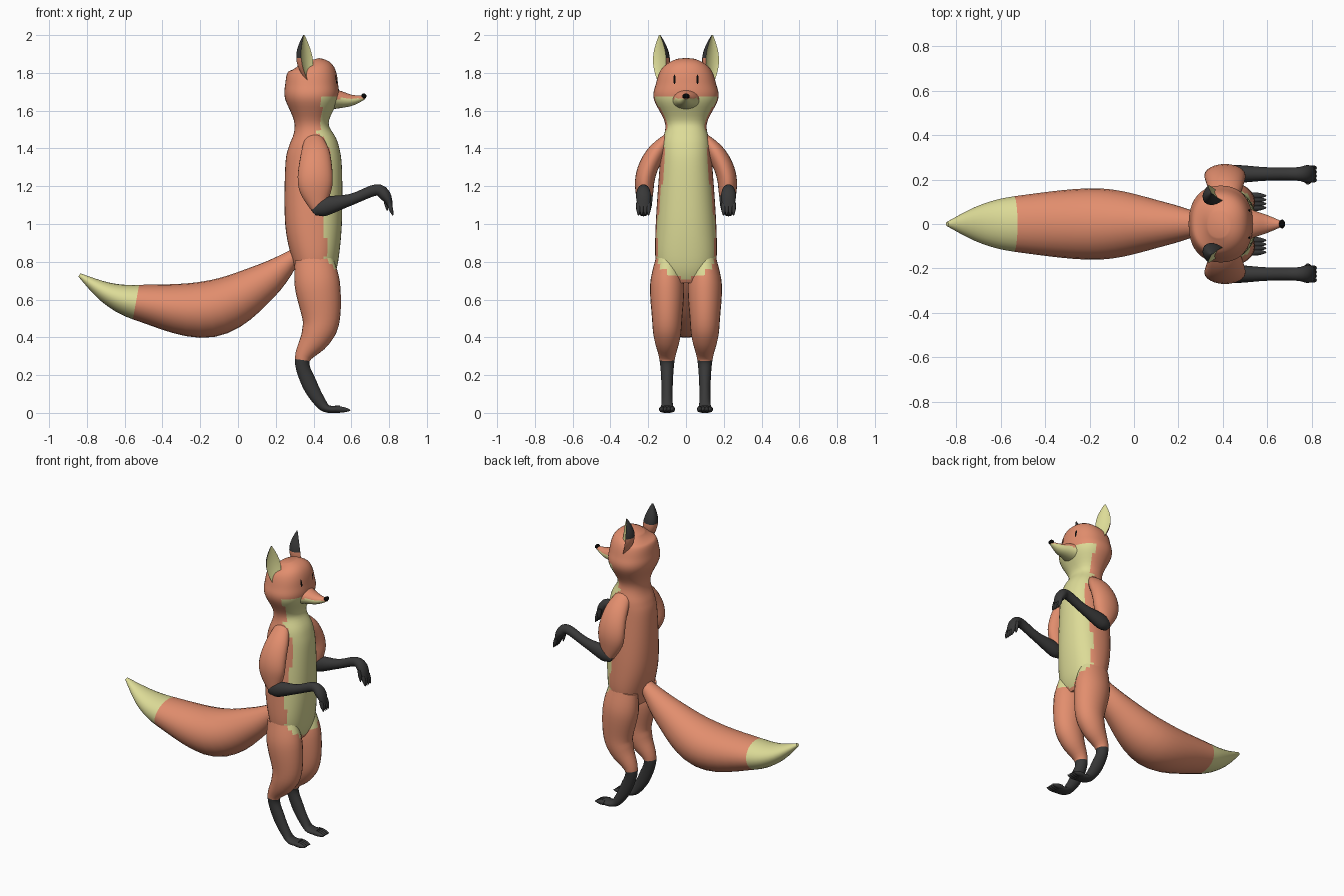
import bpy, bmesh, math
from mathutils import Vector, Matrix

old_cube = bpy.data.objects.get("Cube")
if old_cube:
    bpy.data.objects.remove(old_cube, do_unlink=True)

COLOURS = {"orange_fur": (.76, .27, .155), "cream_fur": (.72, .71, .31),
           "dark_fur": (.04, .04, .04), "black": (.002, .002, .002)}
ORANGE, CREAM, DARK, BLACK = range(len(COLOURS))
materials = []
for colour_name, rgb in COLOURS.items():
    material = bpy.data.materials.new(colour_name)
    material.use_nodes = True
    material.diffuse_color = (*rgb, 1)
    shader = material.node_tree.nodes["Principled BSDF"]
    shader.inputs["Base Color"].default_value = (*rgb, 1)
    shader.inputs["Roughness"].default_value = .8
    materials.append(material)
parts = []


def finish(name, bm, mirrored):
    """Turn a bmesh into an object, optionally mirrored across the middle plane."""
    bmesh.ops.recalc_face_normals(bm, faces=bm.faces)
    mesh = bpy.data.meshes.new(name)
    bm.to_mesh(mesh)
    bm.free()
    for material in materials:
        mesh.materials.append(material)
    part = bpy.data.objects.new(name, mesh)
    bpy.context.collection.objects.link(part)
    if mirrored:
        modifier = part.modifiers.new("mirror", "MIRROR")
        modifier.use_axis = (False, True, False)
        modifier.use_mirror_merge = False
    parts.append(part)


def skin(name, rings, rule, mirrored=False):
    """Bridge rings of points; rule(centre, column) chooses the colour."""
    bm = bmesh.new()
    loops = [[bm.verts.new(point) for point in ring] for ring in rings]
    count = len(loops[0])
    for lower, upper in zip(loops, loops[1:]):
        for column in range(count):
            following = (column + 1) % count
            face = bm.faces.new((lower[column], lower[following], upper[following], upper[column]))
            face.material_index = rule(face.calc_center_median(), column)
    for end in (loops[0], loops[-1]):
        face = bm.faces.new(end)
        face.material_index = rule(face.calc_center_median(), count // 2)
    finish(name, bm, mirrored)


def smooth_path(keys, steps):
    """Catmull-Rom interpolation between key tuples."""
    points = [Vector(key) for key in keys]
    padded = [points[0], *points, points[-1]]
    path = []
    for before, start, end, after in zip(padded, padded[1:], padded[2:], padded[3:]):
        for step in range(steps):
            t = step / steps
            path.append(start + (end - before) * t / 2
                        + (before - start * 2.5 + end * 2 - after / 2) * t ** 2
                        + (start * 3 - before - end * 3 + after) * t ** 3 / 2)
    return path + [points[-1]]


def loft(name, keys, rule, side=lambda z: 0, mirrored=False, sides=24, steps=4, squareness=1):
    """Tube through keys (x, z, half depth, half width); side(z) gives y."""
    path = smooth_path(keys, steps)
    centres = [Vector((x, side(z), z)) for x, z, depth, width in path]
    last = len(path) - 1
    rings = []
    for i, (centre, key) in enumerate(zip(centres, path)):
        along = (centres[min(i + 1, last)] - centres[max(i - 1, 0)]).normalized()
        across = Vector((0, 1, 0)).cross(along).normalized() * key[2]
        sideways = along.cross(across).normalized() * key[3]
        ring = []
        for j in range(sides):
            c, s = math.cos(math.tau * j / sides), math.sin(math.tau * j / sides)
            ring.append(centre + across * math.copysign(abs(c) ** squareness, c)
                        + sideways * math.copysign(abs(s) ** squareness, s))
        rings.append(ring)
    skin(name, rings, rule, mirrored)


def blob(name, centre, radii, mirrored=False, tilt=0):
    """Small black ellipsoid."""
    bm = bmesh.new()
    matrix = Matrix.Translation(centre) @ Matrix.Rotation(tilt, 4, "Y") @ Matrix.Diagonal((*radii, 1))
    bmesh.ops.create_uvsphere(bm, u_segments=16, v_segments=10, radius=1, matrix=matrix)
    for face in bm.faces:
        face.material_index = BLACK
    finish(name, bm, mirrored)


def digit(name, start, end, y, radius):
    """Finger or toe from start to end (x, z), rounded at the tip."""
    keys = []
    for t in (0, .5, .9, 1):
        x, z = Vector(start).lerp(Vector(end), t)
        size = radius * (1.1 - t ** 4)
        keys.append((x, z, size, size))
    loft(name, keys, all_dark, lambda z: y, True, sides=10, steps=3)


def all_dark(centre, column):
    return DARK


def above_groin(centre):
    return centre.z > .7 + abs(centre.y) / 2


def body_colour(centre, column):
    """Cream belly, throat and cheeks on orange fur."""
    if centre.z > 1.67 or not above_groin(centre):
        return ORANGE
    if centre.z > 1.5:
        return CREAM if centre.x > .44 else ORANGE
    belly = .115 + .12 * min(max(1.3 - centre.z, 0), .3)
    return CREAM if centre.x > .42 and abs(centre.y) < belly else ORANGE


def leg_colour(centre, column):
    if centre.z < .275:
        return DARK
    on_groin = above_groin(centre) and centre.x > .45 and centre.y < .145
    return CREAM if on_groin else ORANGE


def ear_colour(centre, column):
    if column < 3:
        return CREAM
    return DARK if centre.z > 1.88 else ORANGE


# Torso, neck and skull
loft("body_and_head",
     [(.4, .7, .09, .12), (.41, .8, .12, .16), (.4, 1, .15, .16), (.4, 1.3, .15, .14),
      (.4, 1.42, .13, .13), (.39, 1.53, .09, .11), (.39, 1.66, .14, .17),
      (.39, 1.74, .14, .16), (.39, 1.82, .12, .13), (.38, 1.865, .05, .06)],
     body_colour, sides=40, steps=6, squareness=.88)

# Snout, nose and eyes
loft("snout", [(.42, 1.66, .06, .13), (.52, 1.66, .05, .07), (.6, 1.655, .03, .04), (.67, 1.67, .01, .01)],
     lambda centre, column: CREAM if centre.z < 1.664 else ORANGE)
blob("nose", (.666, 0, 1.677), (.014, .02, .014))
blob("eyes", (.508, .058, 1.768), (.013, .012, .043), True, -.2)

# Ears: hollow front turned outward, rounded back
facing, edge = Vector((.75, .66, 0)), Vector((-.66, .75, 0))
ear_rings = []
for level in range(17):
    t = level / 16
    width = .046 * math.sin(math.pi * (.1 + .87 * t))
    middle = Vector((.38 - .03 * t, .14, 1.755 + .245 * t))
    hollow = middle - facing * width / 4
    ring = [middle + edge * width, hollow + edge * width / 2, hollow - edge * width / 2]
    for k in range(11):
        angle = math.pi * k / 10
        if k < 10:
            ring.append(middle - edge * width * math.cos(angle) - facing * width * 1.4 * math.sin(angle))
    ear_rings.append(ring)
skin("ears", ear_rings, ear_colour, True)

# Arms, with the shoulders curving in towards the neck
loft("upper_arms", [(.4, 1.45, .05, .03), (.41, 1.36, .08, .05), (.41, 1.2, .09, .05), (.43, 1.06, .03, .03)],
     lambda centre, column: DARK if centre.z < .7 + centre.x * .9 else ORANGE,
     lambda z: .22 - 2 * max(0, z - 1.2) ** 2, True, steps=6)
loft("forearms",
     [(.4, 1.06, .02, .02), (.45, 1.09, .05, .04), (.6, 1.13, .03, .03),
      (.73, 1.18, .03, .03), (.78, 1.15, .03, .04), (.81, 1.09, .01, .03)],
     all_dark, lambda z: .225, True)

# Legs, bent back at the hock and ending in flat feet
loft("legs",
     [(.4, .82, .1, .06), (.42, .68, .12, .09), (.44, .5, .1, .08), (.41, .4, .08, .07),
      (.34, .28, .04, .04), (.38, .15, .04, .03), (.44, .05, .03, .03),
      (.48, .02, .02, .04), (.54, .02, .02, .04)],
     leg_colour, lambda z: .1, True, steps=5)

# Fingers, toes and thumbs
for i in range(4):
    offset = (i - 1.5) * .018
    digit(f"finger_{i + 1}", (.8, 1.11), (.82, 1.045), .225 + offset, .011)
    digit(f"toe_{i + 1}", (.52, .02), (.595, .014), .1 + offset, .014)
digit("thumb", (.78, 1.15), (.79, 1.07), .19, .011)

# Tail with a cream tip
loft("tail",
     [(.32, .85, .03, .04), (.13, .69, .1, .1), (-.15, .55, .15, .16),
      (-.5, .58, .1, .13), (-.68, .63, .06, .09), (-.84, .73, .01, .01)],
     lambda centre, column: CREAM if centre.x < -.65 + centre.z / 5 else ORANGE, steps=6)

# Smooth shading with sharp ear rims
bpy.ops.object.select_all(action="DESELECT")
for part in parts:
    part.select_set(True)
bpy.context.view_layer.objects.active = parts[0]
bpy.ops.object.shade_smooth_by_angle(angle=.9)
